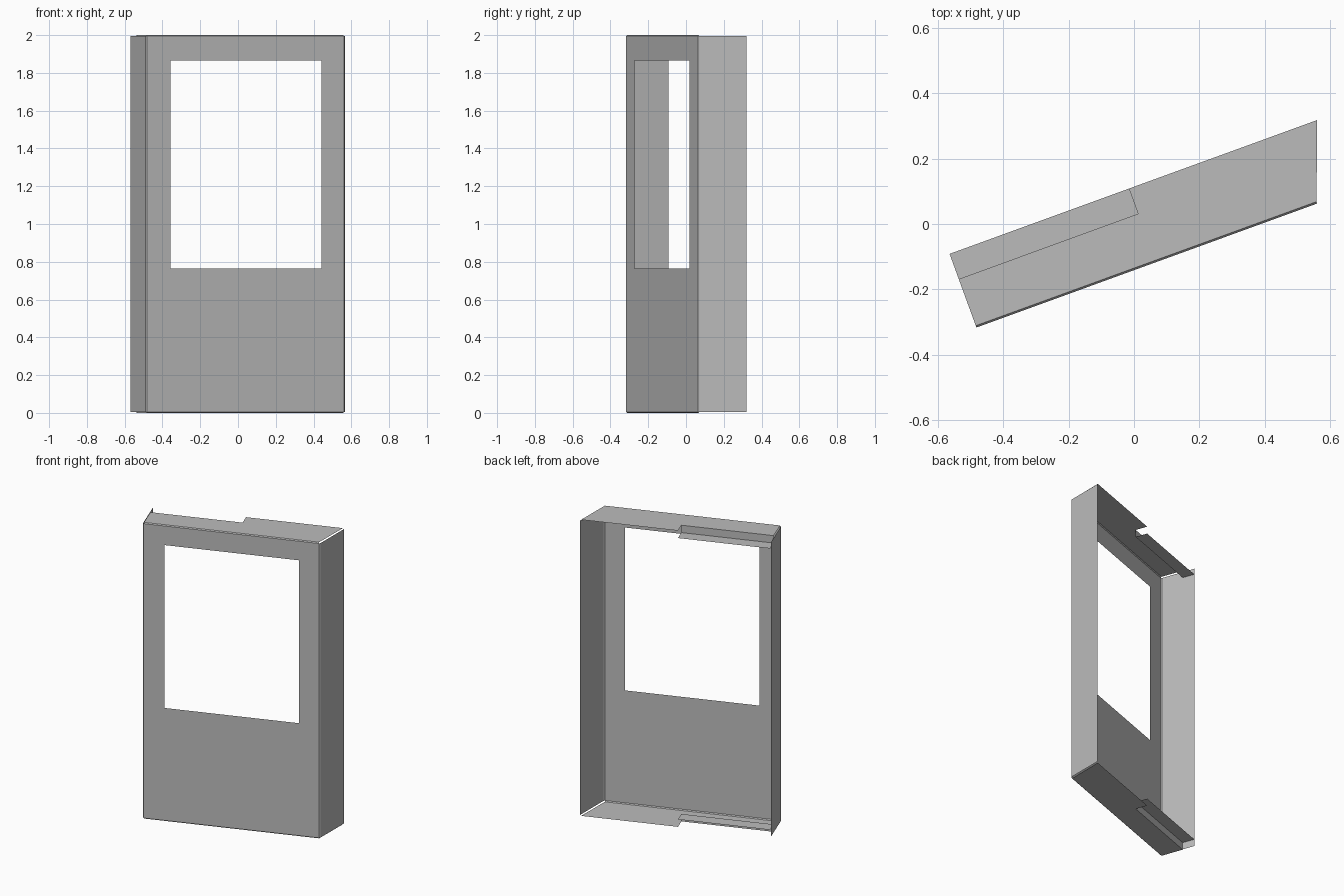
import bpy, bmesh, math
from mathutils import Vector

cube = bpy.data.objects.get("Cube")
if cube:
    bpy.data.objects.remove(cube)

grey = bpy.data.materials.new("sheet grey")
grey.use_nodes = True
COLOUR = (0.5, 0.5, 0.5, 1)
grey.diffuse_color = COLOUR
grey.node_tree.nodes["Principled BSDF"].inputs["Base Color"].default_value = COLOUR

# The sheet stands turned 20 degrees: t runs along its front, d runs to its back
ANGLE = math.radians(20)
ALONG = Vector((math.cos(ANGLE), math.sin(ANGLE), 0))
BACK = Vector((-math.sin(ANGLE), math.cos(ANGLE), 0))
CORNER = Vector((-0.488, -0.319, 0))
WIDTH, DEPTH, HEIGHT = 1.122, 0.24, 2.0
SKEW = DEPTH * math.tan(ANGLE)      # left side runs straight back along y
BEND = 0.006                        # small chamfer at each fold
NOTCH_T, NOTCH_D, DROP = 0.59, 0.158, 0.05


def point(t, d, z):
    return CORNER + ALONG * t + BACK * d + Vector((0, 0, z))


def sheet(name, polygons):
    """Make one object from polygons given as (t, d, z) corners."""
    bm = bmesh.new()
    for poly in polygons:
        bm.faces.new([bm.verts.new(point(*p)) for p in poly])
    bmesh.ops.remove_doubles(bm, verts=bm.verts, dist=0.0001)
    mesh = bpy.data.meshes.new(name)
    bm.to_mesh(mesh)
    bm.free()
    mesh.materials.append(grey)
    obj = bpy.data.objects.new(name, mesh)
    bpy.context.collection.objects.link(obj)
    return obj


def upright(a, b, z0, z1):
    """Vertical quad between plan points a and b."""
    return [(*a, z0), (*b, z0), (*b, z1), (*a, z1)]


# Front panel around the window opening
low, high = BEND, HEIGHT - BEND
t0, t1 = BEND, WIDTH - BEND
w0, w1, sill, head = 0.138, 0.989, 0.765, 1.865
front = []
for ta, tb, za, zb in ((t0, w0, low, sill), (w0, w1, low, sill), (w1, t1, low, sill),
                       (t0, w0, sill, head), (w1, t1, sill, head),
                       (t0, w0, head, high), (w0, w1, head, high), (w1, t1, head, high)):
    front.append(upright((ta, 0), (tb, 0), za, zb))
sheet("front_panel", front)

# Folded side walls, each with its chamfered fold
sheet("right_wall", [upright((0, DEPTH), (0, BEND), low, high),
                     upright((0, BEND), (t0, 0), low, high)])
fold = (WIDTH + BEND * math.tan(ANGLE), BEND)
sheet("left_wall", [upright(fold, (WIDTH + SKEW, DEPTH), low, high),
                    upright((t1, 0), fold, low, high)])

# Top and bottom flanges, with a stepped-in lip on the right half
for name, z, inward in (("top", HEIGHT, -1), ("bottom", 0, 1)):
    def facing(poly):
        return poly if inward < 0 else poly[::-1]

    right_back = WIDTH + SKEW - BEND
    flange = [(t0, BEND, z), (t1, BEND, z), (right_back, DEPTH, z),
              (NOTCH_T, DEPTH, z), (NOTCH_T, NOTCH_D, z), (t0, NOTCH_D, z)]
    edge = z + inward * BEND
    chamfer = [(t0, 0, edge), (t1, 0, edge), (t1, BEND, z), (t0, BEND, z)]
    sheet(name + "_flange", [facing(flange), facing(chamfer)])

    step = z + inward * DROP
    riser = [(NOTCH_T, NOTCH_D, z), (t0, NOTCH_D, z),
             (t0, NOTCH_D, step), (NOTCH_T, NOTCH_D, step)]
    lip = [(t0, NOTCH_D, step), (NOTCH_T, NOTCH_D, step),
           (NOTCH_T, DEPTH, step), (t0, DEPTH, step)]
    sheet(name + "_lip", [facing(riser), facing(lip)])
